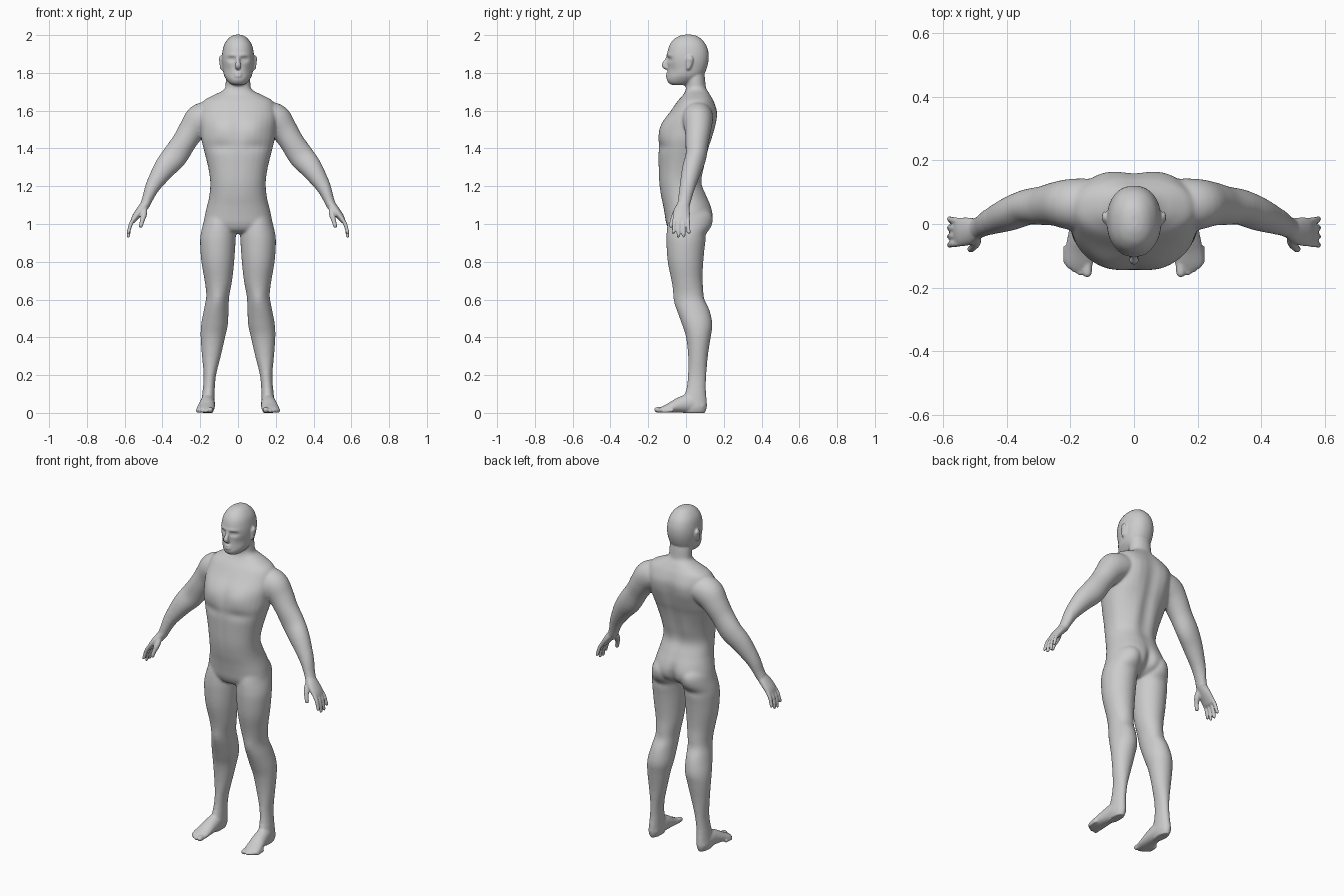
import bpy, bmesh
from math import cos, sin, pi, exp, copysign
from mathutils import Vector

bm = bmesh.new()


def spline(keys, steps=4):
    """Smoothly interpolate tuples of numbers (Catmull-Rom)."""
    out = []
    for i in range(len(keys) - 1):
        a, b = keys[max(i - 1, 0)], keys[i]
        c, d = keys[i + 1], keys[min(i + 2, len(keys) - 1)]
        for k in range(steps):
            t = k / steps
            out.append([q + .5 * t * (r - p + t * (2 * p - 5 * q + 4 * r - s + t * (3 * (q - r) + s - p)))
                        for p, q, r, s in zip(a, b, c, d)])
    return out + [list(keys[-1])]


def skin(rings):
    rings = [[bm.verts.new(p) for p in r] for r in rings]
    n = len(rings[0])
    for a, b in zip(rings, rings[1:]):
        for i in range(n):
            bm.faces.new((a[i], a[(i + 1) % n], b[(i + 1) % n], b[i]))
    bm.faces.new(rings[0])
    bm.faces.new(rings[-1])


def oval(c, u, v, p=2.0, n=32):
    def f(w):
        return copysign(abs(w) ** (2 / p), w)
    return [c + u * f(cos(2 * pi * i / n)) + v * f(sin(2 * pi * i / n)) for i in range(n)]


def stack(keys, side=1, p=2.0):
    """Horizontal sections: z, centre x, half width, front y, back y."""
    skin([oval(Vector((side * x, (f + b) / 2, z)), Vector((w, 0, 0)), Vector((0, (b - f) / 2, 0)), p)
          for z, x, w, f, b in spline(keys)])


def tube(keys, side=1, across=(0, 1, 0)):
    """Sections square to a path: x, y, z, radius along 'across', other radius."""
    ks = spline(keys)
    pts = [Vector((side * k[0], k[1], k[2])) for k in ks]
    rings = []
    for i, k in enumerate(ks):
        t = pts[min(i + 1, len(pts) - 1)] - pts[max(i - 1, 0)]
        u = Vector(across)
        u = (u - t * u.dot(t) / t.length_squared).normalized()
        rings.append(oval(pts[i], u * k[3], t.normalized().cross(u) * k[4], n=24))
    skin(rings)


# Torso
stack([(1.76, 0, .058, .005, .098), (1.72, 0, .068, .0, .107), (1.70, 0, .092, -.005, .12),
       (1.68, 0, .135, -.018, .132), (1.65, 0, .185, -.045, .148), (1.60, 0, .203, -.08, .163),
       (1.55, 0, .205, -.113, .16), (1.50, 0, .20, -.133, .15), (1.45, 0, .195, -.144, .137),
       (1.40, 0, .183, -.147, .12), (1.30, 0, .158, -.146, .092), (1.22, 0, .147, -.143, .08),
       (1.15, 0, .152, -.133, .108), (1.10, 0, .163, -.122, .127), (1.05, 0, .175, -.113, .133),
       (1.0, 0, .178, -.104, .12), (.965, 0, .13, -.085, .08), (.95, 0, .07, -.05, .05)], p=2.25)
# Neck and head
stack([(1.84, 0, .055, .0, .09), (1.78, 0, .064, -.004, .1), (1.72, 0, .067, .0, .107), (1.64, 0, .08, .0, .12)])
stack([(2.002, 0, .012, -.01, .03), (1.996, 0, .032, -.033, .055), (1.98, 0, .053, -.062, .08),
       (1.95, 0, .073, -.086, .105), (1.91, 0, .083, -.098, .119), (1.87, 0, .086, -.1, .12),
       (1.83, 0, .082, -.096, .112), (1.79, 0, .075, -.098, .095), (1.765, 0, .062, -.099, .07),
       (1.745, 0, .045, -.09, .03), (1.735, 0, .028, -.07, .0)], p=2.2)
# Nose
tube([(0, -.088, 1.89, .009, .010), (0, -.104, 1.865, .010, .012), (0, -.115, 1.842, .015, .013),
      (0, -.108, 1.829, .015, .011), (0, -.095, 1.826, .010, .008)], across=(1, 0, 0))
# Lips
for z, r in ((1.797, .006), (1.784, .007)):
    tube([(-.028, -.082, 1.79, .003, .003), (-.012, -.097, z, r, r), (0, -.099, z, r, r),
          (.012, -.097, z, r, r), (.028, -.082, 1.79, .003, .003)], across=(0, 0, 1))

for s in (1, -1):
    # Ear
    tube([(.082, .008, 1.818, .006, .005), (.087, .012, 1.826, .011, .008), (.090, .018, 1.855, .018, .008),
          (.093, .022, 1.876, .018, .008), (.090, .02, 1.889, .008, .005)], s)
    # Leg
    stack([(1.1, .09, .05, -.06, .09), (1.05, .096, .075, -.085, .125), (1.0, .1, .085, -.098, .128),
           (.95, .104, .093, -.103, .113), (.9, .107, .094, -.104, .102), (.8, .107, .087, -.097, .092),
           (.7, .104, .073, -.077, .088), (.62, .107, .061, -.063, .1), (.55, .115, .065, -.05, .124),
           (.47, .124, .071, -.022, .14), (.4, .133, .065, .0, .131), (.3, .141, .05, .011, .116),
           (.2, .149, .033, .01, .108), (.12, .155, .032, .0, .105), (.07, .158, .034, -.02, .109),
           (.03, .16, .035, -.02, .11), (.0, .16, .027, -.015, .1)], s)
    # Foot
    tube([(.16, .09, .03, .028, .03), (.16, .03, .05, .037, .05), (.164, -.03, .042, .042, .042),
          (.170, -.08, .028, .046, .028), (.174, -.12, .018, .046, .018), (.176, -.14, .013, .036, .012)],
         s, (1, 0, 0))
    # Toes
    for x, y, r in ((.147, -.166, .015), (.170, -.161, .011), (.186, -.152, .011),
                    (.201, -.141, .010), (.213, -.128, .010)):
        tube([(x, y + .06, r + .004, r, r), (x, y + .02, r + .001, r, r), (x, y + .006, r, r * .9, r * .85),
              (x, y, r * .9, r * .4, r * .4)], s, (1, 0, 0))
    # Arm
    tube([(.10, .055, 1.585, .06, .05), (.15, .06, 1.575, .078, .075), (.20, .062, 1.55, .08, .085),
          (.244, .063, 1.497, .070, .072), (.284, .058, 1.436, .062, .065), (.335, .053, 1.359, .056, .068),
          (.39, .032, 1.293, .053, .059), (.45, .008, 1.2, .042, .040), (.478, -.006, 1.135, .035, .029),
          (.493, -.013, 1.1, .033, .026)], s)
    # Palm
    tube([(.475, -.008, 1.13, .030, .024), (.493, -.015, 1.1, .034, .025), (.517, -.022, 1.07, .043, .023),
          (.541, -.025, 1.04, .046, .019), (.555, -.026, 1.017, .044, .014), (.559, -.026, 1.008, .036, .009)], s)
    # Fingers
    for y0, y1, z1 in ((-.06, -.067, .947), (-.037, -.040, .928), (-.014, -.012, .930), (.009, .016, .948)):
        tube([(.538, y0, 1.045, .010, .010), (.565, (y0 * 2 + y1) / 3, 1.005, .0105, .0105),
              (.576, (y0 + y1 * 2) / 3, .97, .0095, .0095), (.580, y1, z1 + .008, .009, .009),
              (.579, y1, z1, .005, .005)], s)
    # Thumb
    tube([(.495, -.035, 1.09, .015, .015), (.498, -.058, 1.05, .016, .016), (.507, -.073, 1.017, .012, .012),
          (.514, -.079, .99, .011, .011), (.515, -.08, .98, .006, .006)], s)

bmesh.ops.recalc_face_normals(bm, faces=bm.faces)
mesh = bpy.data.meshes.new("body")
bm.to_mesh(mesh)
bm.free()
body = bpy.data.objects.new("body", mesh)
bpy.context.collection.objects.link(body)

# Fuse all the parts into one skin
fuse = body.modifiers.new("fuse", 'REMESH')
fuse.mode = 'VOXEL'
fuse.voxel_size = .0055
fused = bpy.data.meshes.new_from_object(body.evaluated_get(bpy.context.evaluated_depsgraph_get()))
body.modifiers.clear()
body.data = fused

# Muscle and face relief: x, y, z, spread x, spread z, push along y
RELIEF = [
    (.034, -.09, 1.872, .014, .009, .013), (.03, -.095, 1.893, .02, .007, -.005),    # eye sockets, brows
    (.034, -.085, 1.871, .008, .005, -.005),                                          # eyeballs
    (.0, -.095, 1.765, .018, .010, -.003), (.06, -.08, 1.81, .015, .02, .006),        # chin, cheeks
    (.085, -.12, 1.51, .05, .045, -.014), (.0, -.14, 1.5, .012, .07, .004),           # chest
    (.09, -.12, 1.41, .05, .018, .008), (.0, -.14, 1.27, .010, .09, .003),            # ribs, midline
    (.0, .13, 1.42, .022, .16, -.009), (.10, .14, 1.55, .04, .06, .010),              # spine, shoulder blades
    (.06, .09, 1.28, .028, .08, .008),                                                # lower back
    (.08, .13, 1.03, .05, .05, .014), (.0, .12, 1.01, .014, .05, -.02),               # buttocks, cleft
    (.105, .11, .945, .05, .015, -.009),                                              # buttock fold
    (.107, -.06, .6, .025, .03, -.006), (.11, .1, .6, .03, .03, -.008),               # kneecap, knee hollow
]
detail = [(sg * x, y, z, a, b, d) for x, y, z, a, b, d in RELIEF for sg in ((1, -1) if x else (1,))]
soft = []
for v in fused.vertices:
    x0, y0, z0 = v.co
    for x, y, z, a, b, d in detail:
        e = ((x0 - x) / a) ** 2 + ((z0 - z) / b) ** 2 + ((y0 - y) / .07) ** 2
        if e < 12:
            v.co.y += d * exp(-e / 2)
    if abs(x0) < .47 and .12 < z0 < 1.735:
        soft.append(v.index)

# Soften limbs and trunk strongly, hands, feet and face only lightly
body.vertex_groups.new(name="trunk").add(soft, 1, 'REPLACE')
for group, count in (("trunk", 22), ("", 2)):
    m = body.modifiers.new("soften", 'SMOOTH')
    m.vertex_group = group
    m.factor = .5
    m.iterations = count
fused.polygons.foreach_set("use_smooth", [True] * len(fused.polygons))
